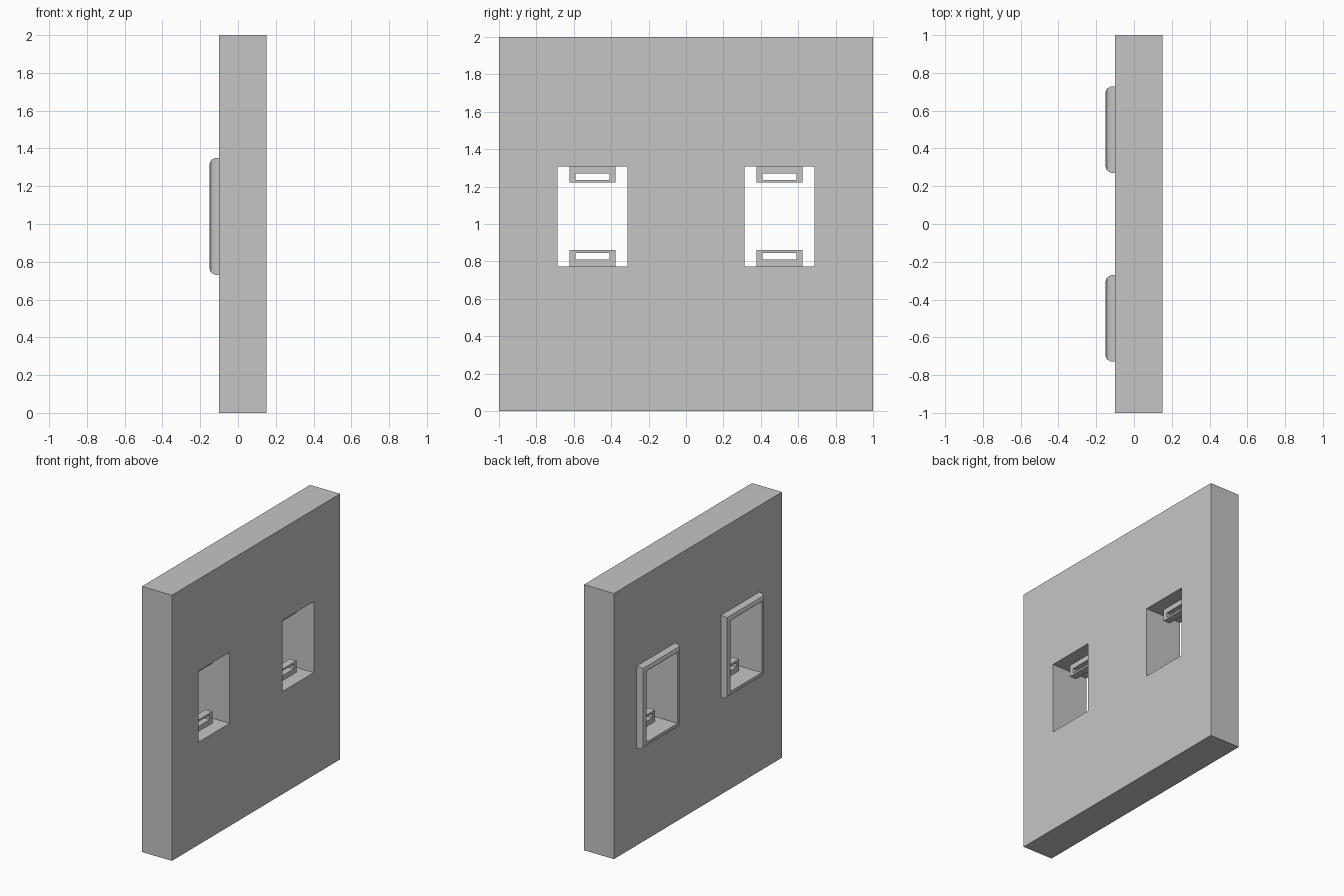
import bpy
import bmesh

cube = bpy.data.objects.get("Cube")
if cube:
    bpy.data.objects.remove(cube, do_unlink=True)

grey = bpy.data.materials.new("light_grey")
grey.use_nodes = True
colour = (0.56, 0.56, 0.56, 1)
grey.diffuse_color = colour
grey.node_tree.nodes["Principled BSDF"].inputs["Base Color"].default_value = colour

FRONT_X, BACK_X = 0.15, -0.10           # faces of the wall plate
LOW, HIGH = 0.773, 1.308                # port opening heights
HALF_W = 0.187                          # half width of a port opening
PORTS = {"right": -0.5, "left": 0.5}    # port centres along y


def finish(name, bm):
    """Turn a bmesh into a flat-shaded object."""
    bmesh.ops.recalc_face_normals(bm, faces=bm.faces)
    mesh = bpy.data.meshes.new(name)
    bm.to_mesh(mesh)
    bm.free()
    mesh.materials.append(grey)
    obj = bpy.data.objects.new(name, mesh)
    bpy.context.collection.objects.link(obj)
    return obj


def pierced_slab(name, ys, zs, holes, x0, x1):
    """Slab from a y/z grid of cells, leaving out the hole cells."""
    bm = bmesh.new()
    grid = [[bm.verts.new((x0, y, z)) for z in zs] for y in ys]
    for i in range(len(ys) - 1):
        for j in range(len(zs) - 1):
            if (i, j) not in holes:
                bm.faces.new((grid[i][j], grid[i + 1][j],
                              grid[i + 1][j + 1], grid[i][j + 1]))
    new = bmesh.ops.extrude_face_region(bm, geom=bm.faces[:], use_keep_orig=True)
    verts = [v for v in new["geom"] if isinstance(v, bmesh.types.BMVert)]
    bmesh.ops.translate(bm, verts=verts, vec=(x1 - x0, 0, 0))
    return finish(name, bm)


def port_frame(name, cy):
    """Raised rim with a rounded outer edge around one opening."""
    # x position and outward offset from the opening
    profile = [(BACK_X, 0), (BACK_X, 0.042), (-0.122, 0.042),
               (-0.143, 0.030), (-0.15, 0.010), (-0.15, 0)]
    bm = bmesh.new()
    loops = []
    for x, d in profile:
        y0, y1 = cy - HALF_W - d, cy + HALF_W + d
        z0, z1 = LOW - d, HIGH + d
        loops.append([bm.verts.new((x, y, z)) for y, z in
                      ((y0, z0), (y1, z0), (y1, z1), (y0, z1))])
    for k, a in enumerate(loops):
        b = loops[(k + 1) % len(loops)]
        for i in range(4):
            j = (i + 1) % 4
            bm.faces.new((a[i], a[j], b[j], b[i]))
    return finish(name, bm)


# Wall plate with two openings
edges = [-1, 1] + [c + s * HALF_W for c in PORTS.values() for s in (-1, 1)]
pierced_slab("wall_plate", sorted(edges), [0, LOW, HIGH, 2],
             {(1, 1), (3, 1)}, BACK_X, FRONT_X)

# Rim and slotted clips of each port
for side, cy in PORTS.items():
    port_frame(side + "_port_frame", cy)
    ys = [cy + d for d in (-0.124, -0.092, 0.092, 0.124)]
    heights = (0, 0.038, 0.073, 0.087)
    pierced_slab(side + "_lower_clip", ys, [LOW + h for h in heights],
                 {(1, 1)}, -0.005, 0.05)
    pierced_slab(side + "_upper_clip", ys, [HIGH - h for h in reversed(heights)],
                 {(1, 1)}, -0.005, 0.05)
